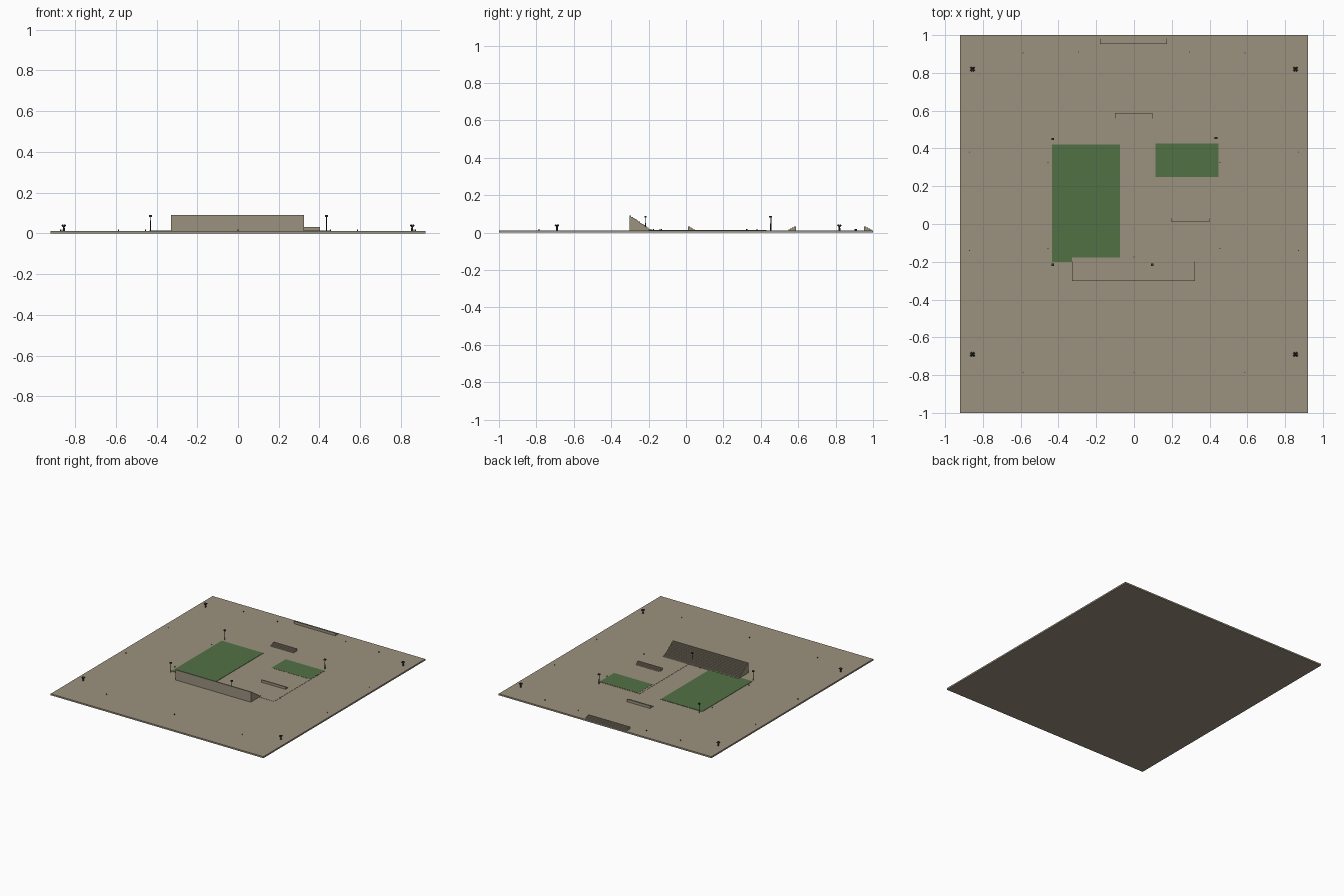
import bpy, bmesh
from math import cos, sin, pi
from mathutils import Vector

if "Cube" in bpy.data.objects:
    bpy.data.objects.remove(bpy.data.objects["Cube"])


def material(name, colour):
    m = bpy.data.materials.new(name)
    m.use_nodes = True
    m.diffuse_color = (*colour, 1)
    m.node_tree.nodes["Principled BSDF"].inputs["Base Color"].default_value = (*colour, 1)
    return m


SAND = material("sand_beige", (0.33, 0.285, 0.21))
GRASS = material("grass_green", (0.085, 0.165, 0.06))
DARK = material("dark_metal", (0.035, 0.04, 0.035))

GROUND = 0.012
TURF = 0.0145


def finish(name, bm, mat):
    bmesh.ops.recalc_face_normals(bm, faces=bm.faces)
    mesh = bpy.data.meshes.new(name)
    bm.to_mesh(mesh)
    bm.free()
    mesh.materials.append(mat)
    obj = bpy.data.objects.new(name, mesh)
    bpy.context.collection.objects.link(obj)
    return obj


def add_box(bm, x0, x1, y0, y1, z0, z1):
    verts = bmesh.ops.create_cube(bm, size=1)["verts"]
    for v in verts:
        v.co = Vector((x1 if v.co.x > 0 else x0,
                       y1 if v.co.y > 0 else y0,
                       z1 if v.co.z > 0 else z0))


def box(name, mat, *bounds):
    bm = bmesh.new()
    add_box(bm, *bounds)
    return finish(name, bm, mat)


def add_rod(bm, start, end, r0, r1, sides=8):
    start, end = Vector(start), Vector(end)
    axis = end - start
    turn = axis.to_track_quat("Z", "Y").to_matrix().to_4x4()
    turn.translation = (start + end) / 2
    bmesh.ops.create_cone(bm, cap_ends=True, segments=sides, radius1=r0,
                          radius2=r1, depth=axis.length, matrix=turn)


def grandstand(name, x0, x1, back, front, top, low, steps):
    """Stepped seating, highest at the back line and descending to the front."""
    profile = [(back, GROUND - 0.002), (back, top)]
    for i in range(steps):
        y = back + (front - back) * (i + 1) / steps
        z = top + (low - top) * i / (steps - 1)
        z_next = top + (low - top) * (i + 1) / (steps - 1) if i < steps - 1 else GROUND - 0.002
        profile += [(y, z), (y, z_next)]
    bm = bmesh.new()
    face = bm.faces.new([bm.verts.new((x0, y, z)) for y, z in profile])
    side = bmesh.ops.extrude_face_region(bm, geom=[face])["geom"]
    bmesh.ops.translate(bm, vec=(x1 - x0, 0, 0),
                        verts=[g for g in side if isinstance(g, bmesh.types.BMVert)])
    return finish(name, bm, SAND)


# Base plate and sports fields
box("ground", SAND, -0.92, 0.92, -1, 1, 0, GROUND)
box("large_field", GRASS, -0.435, -0.075, -0.2, 0.42, GROUND - 0.002, TURF)
box("court_pad", SAND, 0.1, 0.452, -0.2, 0.43, GROUND - 0.002, TURF - 0.001)
box("small_field", GRASS, 0.115, 0.448, 0.25, 0.425, GROUND - 0.002, TURF)

# Seating
grandstand("main_grandstand", -0.328, 0.323, -0.303, -0.19, 0.091, 0.02, 12)
box("main_grandstand_walkway", SAND, -0.328, 0.323, -0.2, -0.178, GROUND - 0.002, 0.0165)
grandstand("rear_stand", -0.18, 0.175, 0.952, 0.993, 0.032, 0.016, 4)
grandstand("middle_stand", -0.1, 0.097, 0.588, 0.547, 0.032, 0.016, 4)
grandstand("court_stand", 0.195, 0.403, 0.012, 0.047, 0.032, 0.016, 4)

# Tall floodlights around the fields
for i, (x, y) in enumerate([(-0.43, 0.45), (0.434, 0.455), (-0.43, -0.216), (0.097, -0.216)]):
    bm = bmesh.new()
    add_rod(bm, (x, y, GROUND - 0.002), (x, y, 0.085), 0.0022, 0.0016)
    add_box(bm, x - 0.007, x + 0.007, y - 0.006, y + 0.006, 0.08, 0.09)
    finish(f"field_floodlight_{i + 1}", bm, DARK)

# Short lamp clusters at the corners
for x in (-0.855, 0.855):
    for y in (-0.69, 0.82):
        bm = bmesh.new()
        add_rod(bm, (x, y, GROUND - 0.002), (x, y, 0.034), 0.006, 0.004)
        for k in range(4):
            a = pi / 4 + k * pi / 2
            tip = (x + 0.01 * cos(a), y + 0.01 * sin(a), 0.041)
            add_rod(bm, (x, y, 0.028), tip, 0.002, 0.006)
        finish(f"corner_lamp_{'left' if x > 0 else 'right'}_{'back' if y > 0 else 'front'}", bm, DARK)

# Small bollards along the edges and beside the fields
spots = [(0, -0.785), (0, -0.174)]
for s in (-1, 1):
    spots += [(s * x, y) for x, y in [(0.587, 0.905), (0.295, 0.91), (0.87, 0.38), (0.87, -0.14),
                                      (0.587, -0.785), (0.455, 0.325), (0.455, -0.13)]]
bm = bmesh.new()
for x, y in spots:
    add_rod(bm, (x, y, GROUND - 0.002), (x, y, 0.019), 0.003, 0.003, 6)
finish("bollards", bm, DARK)
